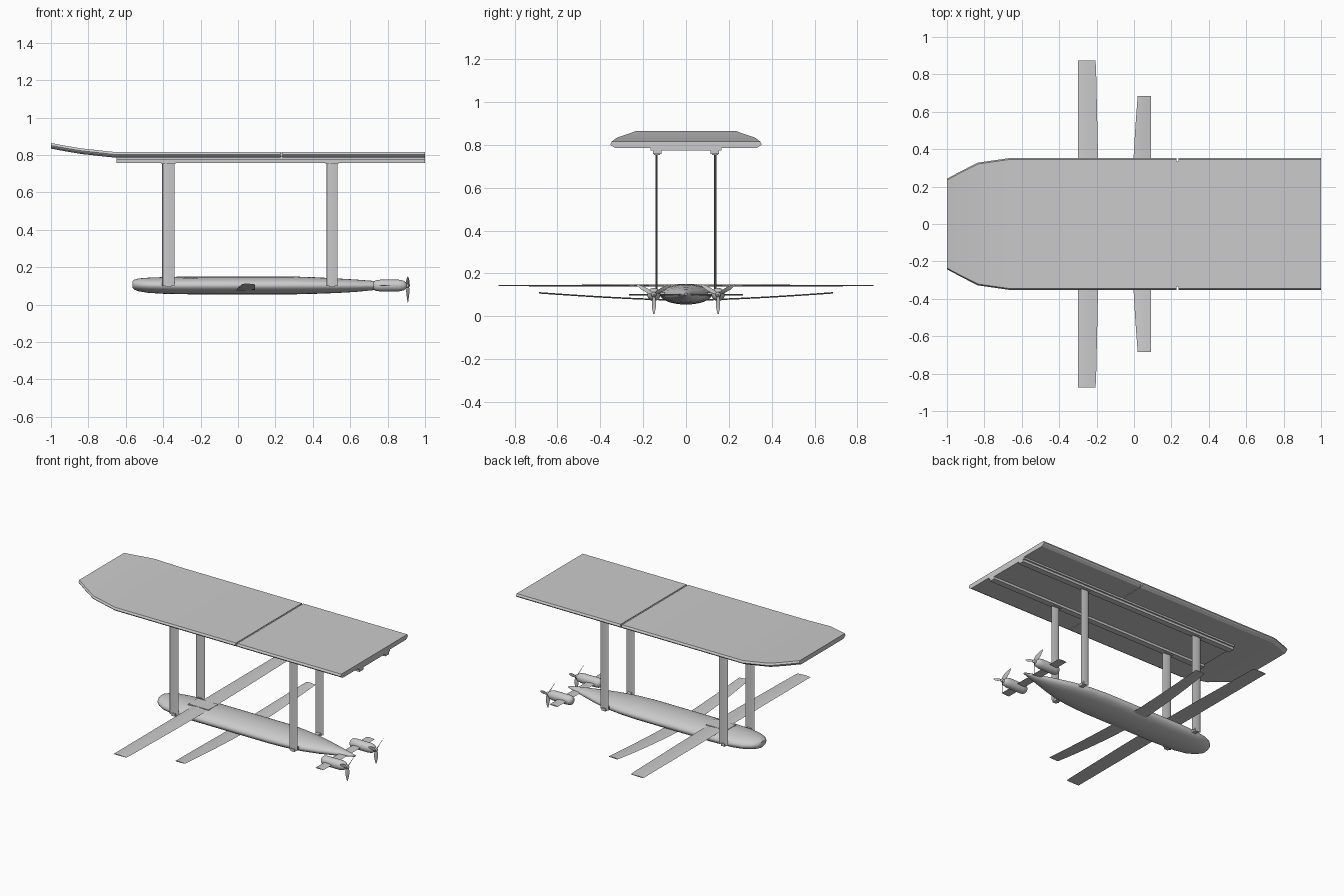
import bpy, bmesh
from math import sin, cos, pi, radians

if "Cube" in bpy.data.objects:
    bpy.data.objects.remove(bpy.data.objects["Cube"], do_unlink=True)

grey = bpy.data.materials.new("light_grey")
grey.use_nodes = True
grey.diffuse_color = (0.6, 0.6, 0.6, 1)
grey.node_tree.nodes["Principled BSDF"].inputs["Base Color"].default_value = (0.6, 0.6, 0.6, 1)


def loft(name, rings, angle=35):
    """Skin a row of equal-length point rings and cap both ends."""
    bm = bmesh.new()
    rows = [[bm.verts.new(p) for p in ring] for ring in rings]
    n = len(rows[0])
    for a, b in zip(rows, rows[1:]):
        for i in range(n):
            j = (i + 1) % n
            bm.faces.new((a[i], a[j], b[j], b[i]))
    bm.faces.new(rows[0])
    bm.faces.new(rows[-1])
    bmesh.ops.recalc_face_normals(bm, faces=bm.faces)
    mesh = bpy.data.meshes.new(name)
    bm.to_mesh(mesh)
    bm.free()
    mesh.materials.append(grey)
    ob = bpy.data.objects.new(name, mesh)
    bpy.context.collection.objects.link(ob)
    bpy.ops.object.select_all(action='DESELECT')
    ob.select_set(True)
    bpy.context.view_layer.objects.active = ob
    bpy.ops.object.shade_smooth_by_angle(angle=radians(angle))
    return ob


def box(name, x, y, z):
    return loft(name, [[(px, y[0], z[0]), (px, y[1], z[0]), (px, y[1], z[1]), (px, y[0], z[1])]
                       for px in x])


def ellipse(x, y, z, ry, rz, n=32):
    return [(x, y + ry * cos(2 * pi * i / n), z + rz * sin(2 * pi * i / n)) for i in range(n)]


# Thin aerofoil outline: chord fraction and thickness fraction
FOIL = [(0, 0), (.08, .55), (.3, 1), (.65, .7), (1, .08), (.65, -.25), (.3, -.35), (.08, -.3)]


def foil(x0, x1, y, z, t):
    return [(x0 + (x1 - x0) * c, y, z + t * h) for c, h in FOIL]


# Hull: nose, even middle, long pointed tail (x, half width, bottom, top)
HULL = [(-.565, .03, .09, .125), (-.555, .05, .08, .133), (-.53, .075, .071, .14),
        (-.48, .1, .063, .144), (-.4, .116, .058, .147), (-.25, .122, .055, .15),
        (.3, .122, .055, .15), (.42, .115, .058, .146), (.53, .1, .062, .14),
        (.63, .074, .068, .134), (.72, .046, .077, .127), (.8, .024, .088, .118),
        (.86, .007, .099, .108)]
loft("hull", [ellipse(x, 0, (lo + hi) / 2, w, (hi - lo) / 2) for x, w, lo, hi in HULL])
box("wing_saddle", (-.33, -.18), (-.05, .05), (.13, .151))

# Upper straight wing
loft("upper_wing", [foil(-.3, te, y, .142, t) for y, te, t in
                    [(-.875, -.207, .004), (-.84, -.203, .004), (-.35, -.192, .006), (0, -.188, .008),
                     (.35, -.192, .006), (.84, -.203, .004), (.875, -.207, .004)]])

# Lower wing, curving up to its tips
rings = []
for i in range(-8, 9):
    s = abs(i) / 8
    rings.append(foil(-.012 + .032 * s ** 1.8, .09, i / 8 * .685, .074 + .034 * s ** 1.5, .005))
loft("lower_wing", rings)

# Tailplane carrying the motors
loft("tailplane", [foil(.755, .815, y, .1, .005) for y in (-.267, 0, .267)])


# Deck: chamfered slab with a raised, narrowing bow
def deck_ring(x, w, lift):
    return [(x, w - .007, .816 + lift), (x, w, .803 + lift), (x, w - .004, .797 + lift),
            (x, w - .022, .786 + lift), (x, .022 - w, .786 + lift), (x, .004 - w, .797 + lift),
            (x, -w, .803 + lift), (x, .007 - w, .816 + lift)]


loft("deck_bow", [deck_ring(*p) for p in
                  [(-1, .242, .048), (-.92, .285, .033), (-.835, .328, .019),
                   (-.66, .353, 0), (.227, .353, 0)]], 12)
loft("deck_stern", [deck_ring(x, .353, 0) for x in (.237, 1)], 12)
box("deck_joint", (.22, .244), (-.335, .335), (.789, .812))
box("deck_under_panel", (-.65, 1), (-.165, .165), (.774, .788))

blade_angles = (pi / 6, 5 * pi / 6, 3 * pi / 2)
for side, s in (("left", 1), ("right", -1)):
    # "left" and "right" here are the two flanks of the hull
    box(f"rail_{side}", (-.65, 1), sorted((s * .115, s * .155)), (.758, .776))

    # Streamlined struts with small hull brackets and rail shoes
    for place, x0, x1 in (("bow", -.405, -.34), ("stern", .472, .532)):
        mid = (x0 + x1) / 2
        loft(f"strut_{place}_{side}",
             [[(x0 + (x1 - x0) * c, s * .137 + .005 * (h if h > 0 else 3 * h), z) for c, h in FOIL]
              for z in (.1, .765)])
        box(f"bracket_{place}_{side}", (mid - .014, mid + .014), sorted((s * .08, s * .146)), (.094, .112))
        box(f"shoe_{place}_{side}", (x0 - .005, x1 + .005), sorted((s * .122, s * .15)), (.752, .76))

    # Motor pod and spinner
    my, mz = s * .15, .102
    pod = [(.722, .012), (.728, .022), (.738, .029), (.76, .031), (.86, .031),
           (.885, .026), (.897, .018), (.9, .013), (.912, .011), (.92, .003)]
    loft(f"motor_{side}", [ellipse(x, my, mz, r, r, 20) for x, r in pod])

    # Three tapered, twisted propeller blades
    for k, a in enumerate(blade_angles):
        rings = []
        for r, w, twist in ((.006, .008, 1.0), (.03, .013, .8), (.06, .011, .55), (.092, .003, .4)):
            ring = []
            for u, v in ((-1, 0), (0, .12), (1, 0), (0, -.12)):
                across = w * (u * cos(twist) - v * sin(twist))
                along = w * (u * sin(twist) + v * cos(twist))
                ring.append((.908 + along, my + r * cos(a) - across * sin(a),
                             mz + r * sin(a) + across * cos(a)))
            rings.append(ring)
        loft(f"propeller_blade_{side}_{k + 1}", rings)
